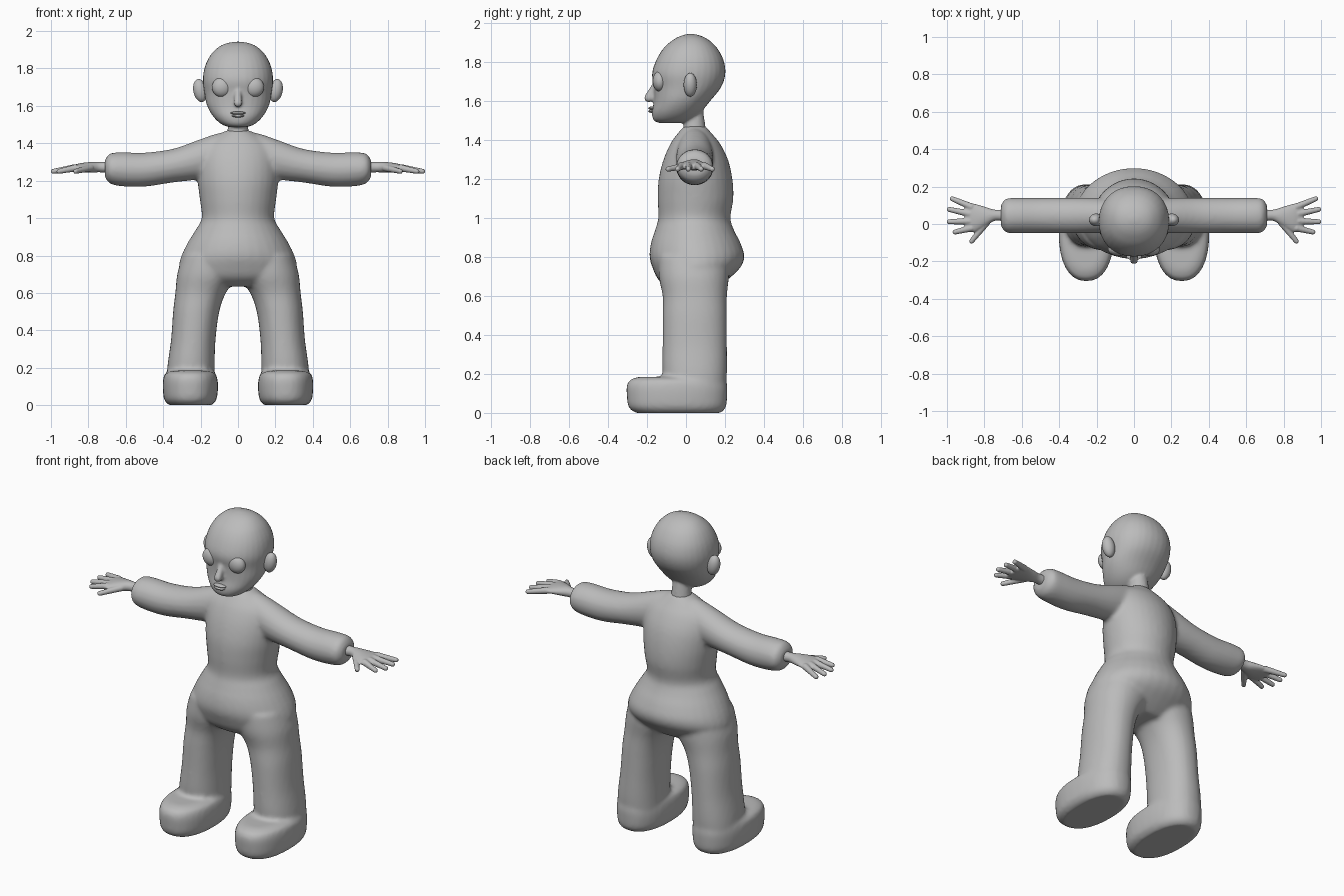
import bpy, bmesh, math
from mathutils import Matrix, Vector

if "Cube" in bpy.data.objects:
    bpy.data.objects.remove(bpy.data.objects["Cube"])

grey = bpy.data.materials.new("plain grey")
grey.use_nodes = True
COLOUR = (0.5, 0.5, 0.5, 1)
grey.diffuse_color = COLOUR
grey.node_tree.nodes["Principled BSDF"].inputs["Base Color"].default_value = COLOUR


def loft(bm, rings, axis="z", power=2.0, n=32, steps=5):
    """Closed skin through rings (t, a0, a1, b0, b1), smoothed along the axis."""
    pts = [Vector(r) for r in rings]
    pts = [pts[0]] + pts + [pts[-1]]
    path = []
    for p, q, r, s in zip(pts, pts[1:], pts[2:], pts[3:]):
        for i in range(steps):
            t = i / steps
            path.append(q + 0.5 * t * (r - p + t * (2*p - 5*q + 4*r - s + t * (3*(q - r) + s - p))))
    path.append(pts[-1])
    loops = []
    for t, a0, a1, b0, b1 in path:
        loop = []
        for k in range(n):
            c, s = math.cos(math.tau * k / n), math.sin(math.tau * k / n)
            a = (a0 + a1) / 2 + (a1 - a0) / 2 * math.copysign(abs(c) ** (2 / power), c)
            b = (b0 + b1) / 2 + (b1 - b0) / 2 * math.copysign(abs(s) ** (2 / power), s)
            loop.append(bm.verts.new((a, b, t) if axis == "z" else (t, a, b)))
        loops.append(loop)
    for lo, hi in zip(loops, loops[1:]):
        for k in range(n):
            j = (k + 1) % n
            bm.faces.new((lo[k], lo[j], hi[j], hi[k]))
    bm.faces.new(loops[0][::-1])
    bm.faces.new(loops[-1])


def ball(bm, centre, radii, tilt=0):
    mat = Matrix.Translation(centre) @ Matrix.Rotation(tilt, 4, "Y") @ Matrix.Diagonal((*radii, 1))
    bmesh.ops.create_uvsphere(bm, u_segments=32, v_segments=20, radius=1, matrix=mat)


def limb(bm, p, q, r0, r1):
    """Round-ended tapered tube, such as a finger."""
    p, q = Vector(p), Vector(q)
    turn = (q - p).to_track_quat("Z", "Y").to_matrix().to_4x4()
    bmesh.ops.create_cone(bm, cap_ends=True, segments=16, radius1=r0, radius2=r1,
                          depth=(q - p).length, matrix=Matrix.Translation((p + q) / 2) @ turn)
    ball(bm, p, (r0,) * 3)
    ball(bm, q, (r1,) * 3)


def mirror(bm, keep=True):
    geom = bm.verts[:] + bm.edges[:] + bm.faces[:]
    if keep:
        geom = bmesh.ops.duplicate(bm, geom=geom)["geom"]
    verts = [g for g in geom if isinstance(g, bmesh.types.BMVert)]
    faces = [g for g in geom if isinstance(g, bmesh.types.BMFace)]
    bmesh.ops.scale(bm, vec=(-1, 1, 1), verts=verts)
    bmesh.ops.reverse_faces(bm, faces=faces)


def finish(bm, name, voxel=0, smooth=0):
    bmesh.ops.recalc_face_normals(bm, faces=bm.faces[:])
    mesh = bpy.data.meshes.new(name)
    bm.to_mesh(mesh)
    bm.free()
    mesh.materials.append(grey)
    mesh.shade_smooth()
    obj = bpy.data.objects.new(name, mesh)
    bpy.context.collection.objects.link(obj)
    if voxel:
        fuse = obj.modifiers.new("fuse", "REMESH")
        fuse.mode, fuse.voxel_size, fuse.use_smooth_shade = "VOXEL", voxel, True
        soft = obj.modifiers.new("soften", "SMOOTH")
        soft.factor, soft.iterations = 0.5, smooth
    return obj


# Body: sleeves, legs and shoes mirrored, then fused with the torso
bm = bmesh.new()
loft(bm, [(0.04, -0.03, 0.12, 1.24, 1.465), (0.12, -0.045, 0.135, 1.22, 1.45),
          (0.22, -0.05, 0.14, 1.205, 1.415), (0.35, -0.05, 0.14, 1.19, 1.37),
          (0.5, -0.05, 0.14, 1.168, 1.35), (0.62, -0.05, 0.14, 1.17, 1.352),
          (0.685, -0.045, 0.135, 1.185, 1.345), (0.712, -0.01, 0.1, 1.22, 1.31)], axis="x")
loft(bm, [(0.05, 0.125, 0.385, -0.1, 0.2), (0.2, 0.125, 0.378, -0.12, 0.21),
          (0.35, 0.12, 0.358, -0.12, 0.21), (0.5, 0.1, 0.347, -0.12, 0.21),
          (0.6, 0.065, 0.335, -0.12, 0.21), (0.7, 0.0, 0.325, -0.14, 0.22),
          (0.8, 0.0, 0.295, -0.14, 0.22)], power=2.2)
loft(bm, [(0, 0.14, 0.37, -0.26, 0.18), (0.03, 0.115, 0.395, -0.295, 0.205),
          (0.09, 0.107, 0.402, -0.304, 0.212), (0.14, 0.11, 0.4, -0.304, 0.212),
          (0.17, 0.122, 0.388, -0.285, 0.2), (0.185, 0.16, 0.35, -0.24, 0.16)], power=2.3)
mirror(bm)
loft(bm, [(z, -w, w, f, b) for z, w, f, b in (
    (0.635, 0.2, -0.08, 0.15), (0.68, 0.29, -0.14, 0.21), (0.74, 0.315, -0.17, 0.275),
    (0.8, 0.302, -0.187, 0.3), (0.87, 0.268, -0.18, 0.28), (0.94, 0.225, -0.158, 0.245),
    (1.0, 0.194, -0.142, 0.228), (1.1, 0.204, -0.145, 0.243), (1.2, 0.216, -0.14, 0.238),
    (1.3, 0.215, -0.115, 0.215), (1.38, 0.19, -0.08, 0.175), (1.43, 0.13, -0.045, 0.135),
    (1.47, 0.06, -0.01, 0.1))])
finish(bm, "body_suit", 0.012, 6)

# Head with brow-to-chin profile, nose and neck
bm = bmesh.new()
loft(bm, [(z, -w, w, f, b) for z, w, f, b in (
    (1.486, 0.04, -0.135, -0.03), (1.5, 0.085, -0.165, 0.02), (1.54, 0.13, -0.175, 0.075),
    (1.6, 0.165, -0.165, 0.125), (1.67, 0.18, -0.165, 0.18), (1.74, 0.188, -0.174, 0.202),
    (1.81, 0.177, -0.152, 0.192), (1.87, 0.148, -0.115, 0.16), (1.91, 0.11, -0.07, 0.12),
    (1.932, 0.07, -0.03, 0.08), (1.943, 0.02, 0.01, 0.04))], power=2.15)
limb(bm, (0, -0.158, 1.68), (0, -0.192, 1.615), 0.016, 0.023)
limb(bm, (0, 0.045, 1.4), (0, 0.04, 1.57), 0.065, 0.045)
finish(bm, "head", 0.008, 5)

# Lips
bm = bmesh.new()
for z, y, w in ((1.562, -0.174, 0.04), (1.547, -0.174, 0.033)):
    ball(bm, (0, y, z), (w, 0.02, 0.009))
finish(bm, "lips")

for side in ("left", "right"):
    # Bulging eye
    bm = bmesh.new()
    ball(bm, (0.086, -0.134, 1.7), (0.053, 0.037, 0.053))
    if side == "right":
        mirror(bm, keep=False)
    finish(bm, side + "_eye")

    # Ear
    bm = bmesh.new()
    ball(bm, (0.202, 0.022, 1.682), (0.037, 0.034, 0.062), 0.2)
    if side == "right":
        mirror(bm, keep=False)
    finish(bm, side + "_ear")

    # Hand: wrist and palm, four spread fingers and a thumb
    bm = bmesh.new()
    loft(bm, [(0.68, 0.01, 0.08, 1.24, 1.3), (0.74, 0.018, 0.076, 1.245, 1.3),
              (0.79, -0.01, 0.09, 1.243, 1.3), (0.85, -0.042, 0.108, 1.246, 1.292),
              (0.89, -0.042, 0.115, 1.246, 1.28), (0.905, -0.02, 0.095, 1.25, 1.272)], axis="x")
    for root, tip in (((0.87, 0.092), (0.972, 0.135)), ((0.88, 0.055), (0.988, 0.078)),
                      ((0.88, 0.015), (0.988, 0.012)), ((0.87, -0.022), (0.957, -0.043)),
                      ((0.79, 0.005), (0.868, -0.092))):
        limb(bm, (*root, 1.268), (*tip, 1.25), 0.019, 0.0135)
    if side == "right":
        mirror(bm, keep=False)
    finish(bm, side + "_hand", 0.005, 3)
